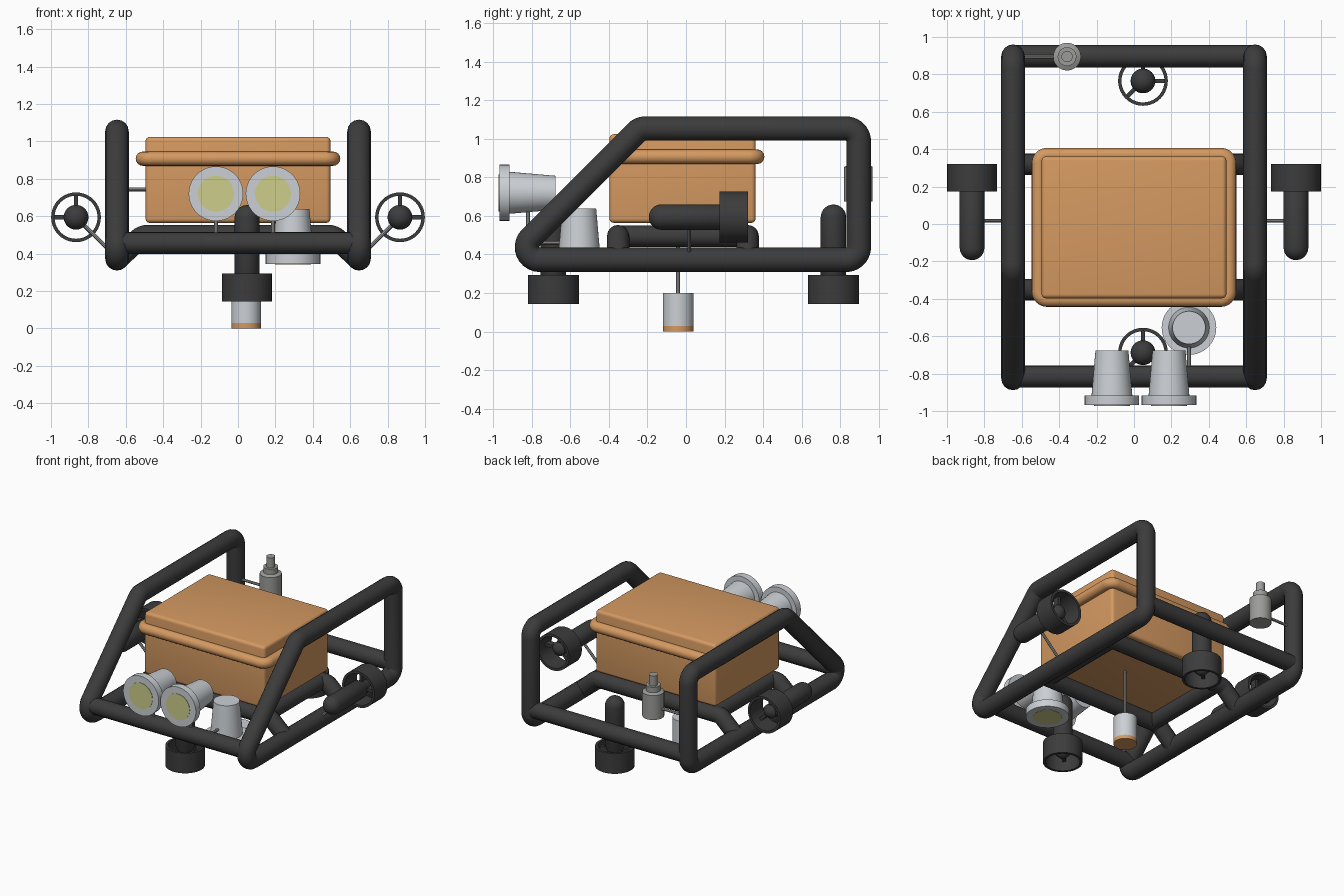
import bpy, bmesh, math
from mathutils import Vector, Matrix

if "Cube" in bpy.data.objects:
    bpy.data.objects.remove(bpy.data.objects["Cube"])


def material(name, rgb):
    m = bpy.data.materials.new(name)
    m.diffuse_color = (*rgb, 1)
    m.use_nodes = True
    m.node_tree.nodes["Principled BSDF"].inputs["Base Color"].default_value = m.diffuse_color
    return m


DARK = material("dark_frame", (0.045, 0.045, 0.045))
ORANGE = material("orange_shell", (0.66, 0.32, 0.12))
LIGHT = material("light_grey", (0.60, 0.63, 0.66))
MID = material("mid_grey", (0.33, 0.33, 0.32))
LENS = material("lens_yellow", (0.61, 0.61, 0.26))


def finish(name, mesh, mats, angle=40):
    ob = bpy.data.objects.new(name, mesh)
    bpy.context.collection.objects.link(ob)
    for m in mats:
        mesh.materials.append(m)
    bpy.ops.object.select_all(action='DESELECT')
    ob.select_set(True)
    bpy.context.view_layer.objects.active = ob
    bpy.ops.object.shade_smooth_by_angle(angle=math.radians(angle))
    return ob


def fillet(pts, r, closed):
    """Round the corners of a path with true arcs."""
    pts = [Vector(p) for p in pts]
    out, n = [], len(pts)
    for i, p in enumerate(pts):
        if not closed and i in (0, n - 1):
            out.append(p)
            continue
        u = (pts[i - 1] - p).normalized()
        v = (pts[(i + 1) % n] - p).normalized()
        a = u.angle(v) / 2
        c = p + (u + v).normalized() * r / math.sin(a)
        s, e = p + u * r / math.tan(a) - c, p + v * r / math.tan(a) - c
        out += [c + s.slerp(e, k / 10).normalized() * r for k in range(11)]
    return out


def tube(name, pts, r, mat, closed=False, bend=0.066, res=6):
    cu = bpy.data.curves.new(name, 'CURVE')
    cu.dimensions = '3D'
    cu.bevel_depth, cu.bevel_resolution, cu.use_fill_caps = r, res, True
    path = fillet(pts, bend, closed)
    sp = cu.splines.new('POLY')
    sp.points.add(len(path) - 1)
    for q, p in zip(sp.points, path):
        q.co = (*p, 1)
    sp.use_cyclic_u = closed
    tmp = bpy.data.objects.new(name + "_path", cu)
    bpy.context.collection.objects.link(tmp)
    bpy.context.view_layer.update()
    me = bpy.data.meshes.new_from_object(
        tmp.evaluated_get(bpy.context.evaluated_depsgraph_get()))
    bpy.data.objects.remove(tmp)
    me.materials.clear()
    return finish(name, me, [mat])


def lathe(name, profile, loc, mats, rx=0.0, slots=None, n=40, blades=()):
    """Revolve (radius, height) points about local z, then tip by rx about x."""
    bm = bmesh.new()
    rings = [[bm.verts.new((r * math.cos(t), r * math.sin(t), z))
              for t in (math.tau * k / n for k in range(n))] for r, z in profile]
    for i in range(len(rings) - 1):
        for k in range(n):
            j = (k + 1) % n
            f = bm.faces.new((rings[i][k], rings[i][j], rings[i + 1][j], rings[i + 1][k]))
            f.material_index = slots[i] if slots else 0
    bmesh.ops.remove_doubles(bm, verts=bm.verts, dist=1e-5)
    for a in blades:
        m = (Matrix.Rotation(math.radians(a), 4, 'Z') @ Matrix.Translation((0.063, 0, 0.42))
             @ Matrix.Diagonal((0.115, 0.022, 0.05, 1)))
        bmesh.ops.create_cube(bm, size=1, matrix=m)
    bmesh.ops.recalc_face_normals(bm, faces=bm.faces)
    bm.transform(Matrix.Translation(loc) @ Matrix.Rotation(rx, 4, 'X'))
    me = bpy.data.meshes.new(name)
    bm.to_mesh(me)
    bm.free()
    return finish(name, me, mats)


def box(name, lo, hi, mat, bevel):
    bm = bmesh.new()
    lo, hi = Vector(lo), Vector(hi)
    bmesh.ops.create_cube(bm, size=1, matrix=Matrix.Translation((lo + hi) / 2)
                          @ Matrix.Diagonal((*(hi - lo), 1)))
    bmesh.ops.bevel(bm, geom=bm.edges[:], offset=bevel, segments=4, profile=0.5,
                    affect='EDGES')
    me = bpy.data.meshes.new(name)
    bm.to_mesh(me)
    bm.free()
    return finish(name, me, [mat])


# Side loops of the frame
for side, x in (("left", -0.647), ("right", 0.647)):
    tube(side + "_frame_loop", [(x, -0.919, 0.372), (x, 0.897, 0.372),
                                (x, 0.897, 1.053), (x, -0.238, 1.053)], 0.063, DARK, True)

# Cross bars
for name, y in (("front_cross_bar", -0.815), ("back_cross_bar", 0.897)):
    tube(name, [(-0.647, y, 0.457), (0.647, y, 0.457)], 0.059, DARK)

# Raised cradle under the box
for name, y in (("front_cradle_bar", -0.352), ("back_cradle_bar", 0.32)):
    tube(name, [(-0.65, y, 0.365), (-0.51, y, 0.495), (0.51, y, 0.495), (0.65, y, 0.365)],
         0.058, DARK)
for name, x in (("left_cradle_rail", -0.46), ("right_cradle_rail", 0.46)):
    tube(name, [(x, -0.352, 0.495), (x, 0.32, 0.495)], 0.056, DARK)

# Equipment box with rounded rim
box("equipment_box", (-0.494, -0.397, 0.564), (0.494, 0.361, 1.024), ORANGE, 0.022)
tube("box_rim", [(-0.509, -0.405, 0.907), (0.509, -0.405, 0.907),
                 (0.509, 0.369, 0.907), (-0.509, 0.369, 0.907)], 0.038, ORANGE, True, 0.045)

# Thrusters: round-nosed motor, open duct, three blades
motor = [(0.066 * math.sin(t), 0.066 - 0.066 * math.cos(t))
         for t in (math.pi / 2 * k / 8 for k in range(9))]
motor += [(0.066, 0.37), (0.05, 0.40), (0.05, 0.45), (0.025, 0.475), (0, 0.48)]
duct = [(0.133, 0.366), (0.133, 0.515), (0.115, 0.515), (0.115, 0.366), (0.133, 0.366)]
BL = (0, 135, 270)
for name, loc, rx, blades in (
        ("right_thruster", (0.866, -0.193, 0.594), -math.pi / 2, BL),
        ("left_thruster", (-0.866, -0.193, 0.594), -math.pi / 2, [180 - a for a in BL]),
        ("front_thruster", (0.048, -0.688, 0.659), math.pi, BL),
        ("back_thruster", (0.048, 0.765, 0.659), math.pi, BL)):
    lathe(name + "_motor", motor, loc, [DARK], rx, blades=blades)
    lathe(name + "_duct", duct, loc, [DARK], rx)
for side, s in (("left", -1), ("right", 1)):
    tube(side + "_thruster_strut", [(s * 0.84, 0.017, 0.57), (s * 0.66, 0.017, 0.39)],
         0.01, MID, res=2)

# Lamps: tapered body, wide flange, yellow lens
lamp = [(0, 0), (0.088, 0), (0.109, 0.241), (0.146, 0.241), (0.146, 0.293),
        (0.096, 0.293), (0.096, 0.296), (0, 0.296)]
for name, loc, rx in (("left_lamp", (-0.118, -0.676, 0.72), math.pi / 2),
                      ("right_lamp", (0.187, -0.676, 0.72), math.pi / 2),
                      ("down_lamp", (0.294, -0.554, 0.638), math.pi)):
    lathe(name, lamp, loc, [LIGHT, LENS], rx, slots=[0, 0, 0, 0, 0, 1, 1])
for name, x in (("left_lamp_stand", -0.118), ("right_lamp_stand", 0.187)):
    tube(name, [(x, -0.82, 0.65), (x, -0.82, 0.48)], 0.01, MID, res=2)
tube("down_lamp_stand", [(0.294, -0.6, 0.46), (0.294, -0.8, 0.46)], 0.01, MID, res=2)

# Sensor hanging below the box
lathe("hanging_sensor", [(0, 0), (0.079, 0), (0.079, 0.028), (0.079, 0.2), (0, 0.2)],
      (0.043, -0.041, 0), [LIGHT, ORANGE], slots=[1, 1, 0, 0])
tube("sensor_rod", [(0.043, -0.041, 0.19), (0.043, -0.041, 0.58)], 0.01, MID, res=2)

# Beacon beside the back left post
lathe("beacon", [(0, 0.674), (0.074, 0.674), (0.074, 0.855), (0.05, 0.865), (0.05, 0.905),
                 (0.03, 0.905), (0.03, 0.98), (0, 0.98)], (-0.358, 0.895, 0), [MID])
tube("beacon_arm", [(-0.62, 0.895, 0.743), (-0.36, 0.895, 0.743)], 0.01, MID, res=2)
